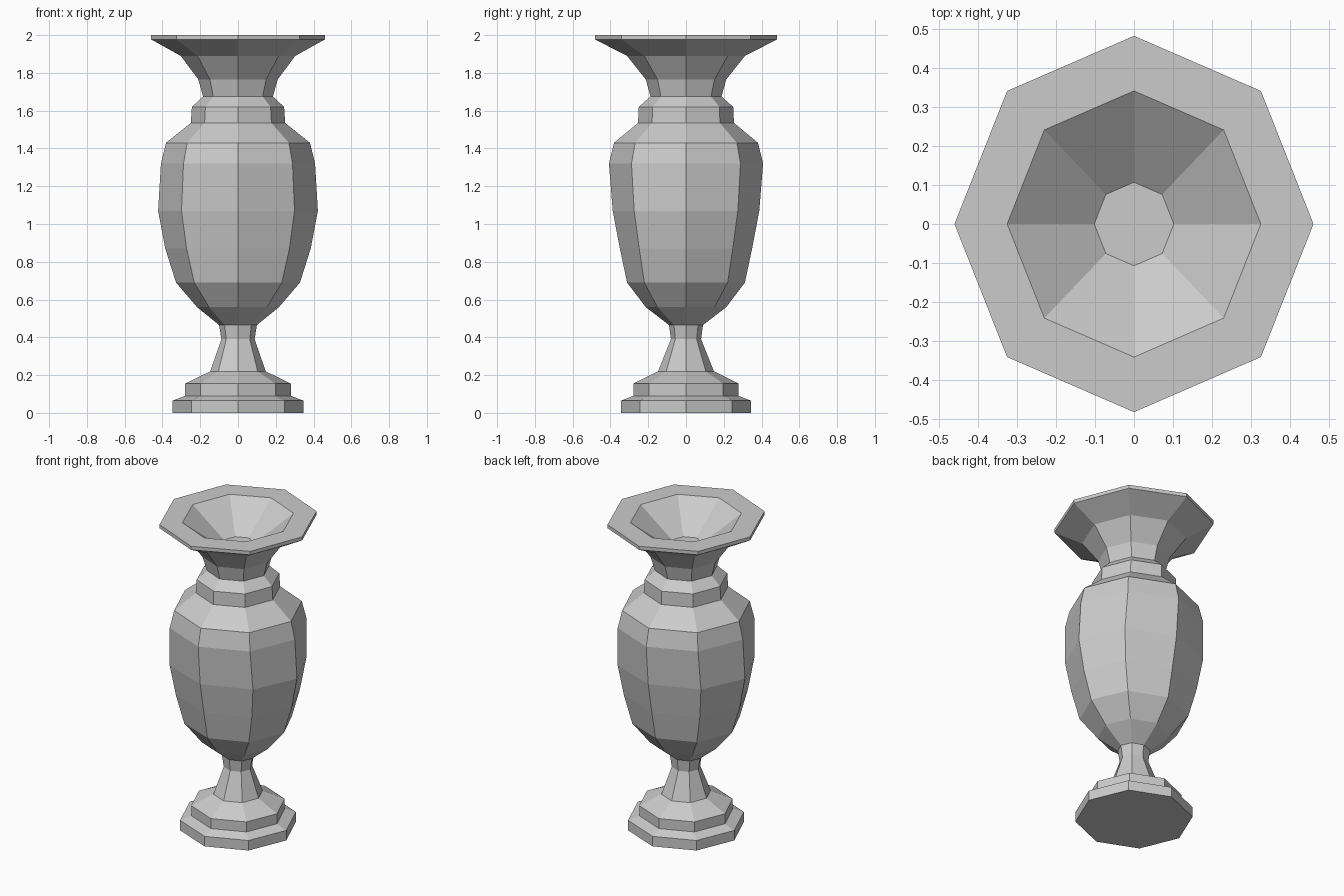
import bpy, bmesh
from math import cos, sin, pi

if "Cube" in bpy.data.objects:
    bpy.data.objects.remove(bpy.data.objects["Cube"])

SIDES = 8


def turned(name, profile):
    """Closed octagonal lathe; each ring is (x radius, y radius, z)."""
    bm = bmesh.new()
    rings = [[bm.verts.new((rx * cos(2 * pi * i / SIDES), ry * sin(2 * pi * i / SIDES), z))
              for i in range(SIDES)] for rx, ry, z in profile]
    for a, b in zip(rings, rings[1:]):
        for i in range(SIDES):
            j = (i + 1) % SIDES
            bm.faces.new((a[i], a[j], b[j], b[i]))
    bm.faces.new(rings[0][::-1])
    bm.faces.new(rings[-1])
    bmesh.ops.recalc_face_normals(bm, faces=bm.faces)
    mesh = bpy.data.meshes.new(name)
    bm.to_mesh(mesh)
    bm.free()
    obj = bpy.data.objects.new(name, mesh)
    bpy.context.collection.objects.link(obj)
    return obj


# Stepped foot and stem
foot = [(0.347, 0.344, 0), (0.347, 0.344, 0.065), (0.28, 0.278, 0.09),
        (0.28, 0.278, 0.155), (0.147, 0.148, 0.22), (0.088, 0.08, 0.39)]
# Bulging body up to the shoulder
body = [(0.10, 0.09, 0.465), (0.217, 0.213, 0.56), (0.328, 0.312, 0.69),
        (0.385, 0.35, 0.87), (0.423, 0.388, 1.07), (0.408, 0.408, 1.32),
        (0.381, 0.381, 1.43)]
# Collar, neck and flared lip
neck = [(0.25, 0.254, 1.535), (0.244, 0.25, 1.62), (0.185, 0.188, 1.675),
        (0.21, 0.213, 1.765), (0.303, 0.312, 1.89), (0.46, 0.482, 1.977),
        (0.46, 0.482, 2.0)]
# Funnel inside the mouth, with a flat floor
mouth = [(0.325, 0.341, 2.0), (0.102, 0.107, 1.83)]

turned("vase", foot + body + neck + mouth)
